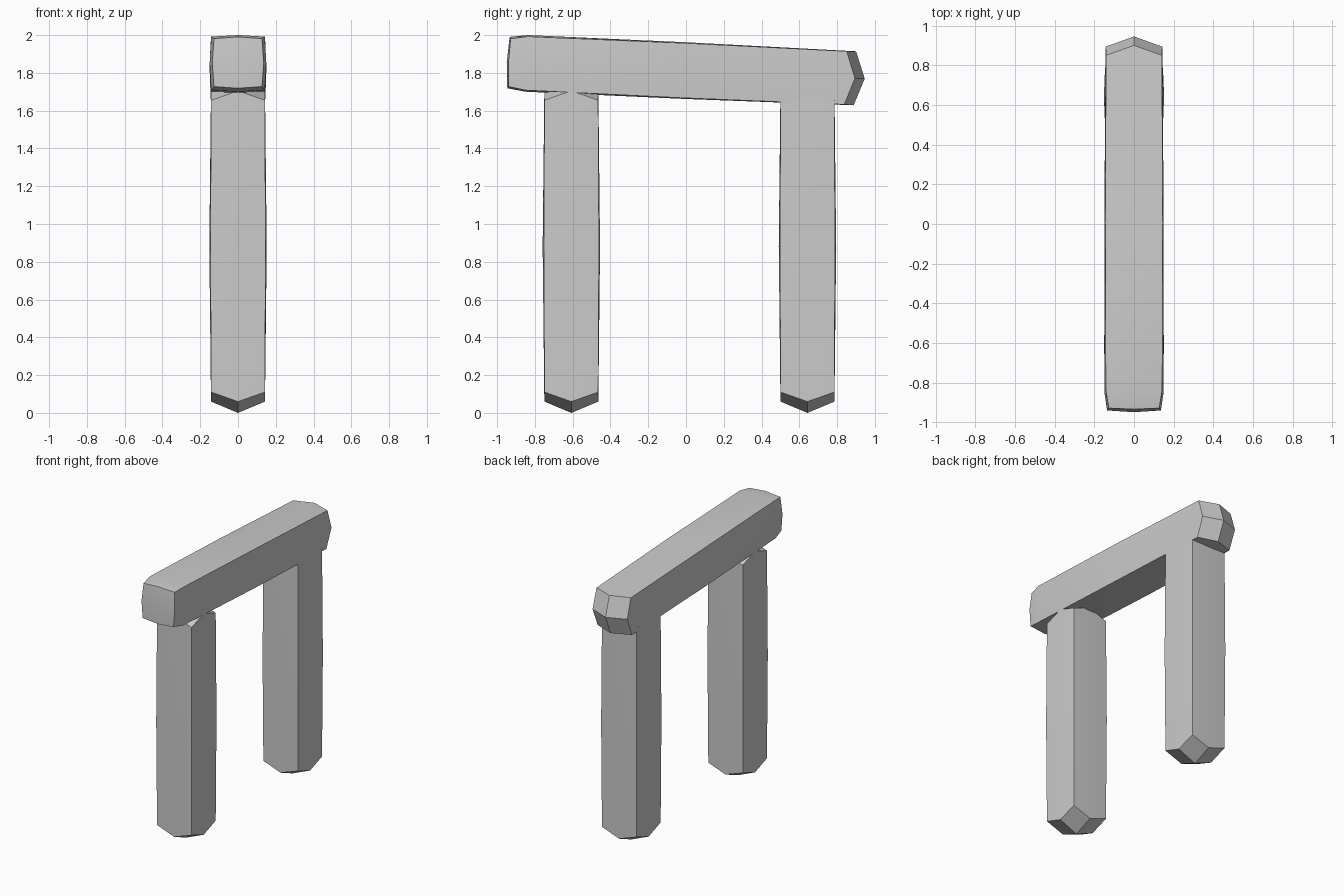
import bpy, bmesh, math
from mathutils import Matrix

if "Cube" in bpy.data.objects:
    bpy.data.objects.remove(bpy.data.objects["Cube"])

# Single stone colour
stone = bpy.data.materials.new("stone_grey")
stone.use_nodes = True
colour = (0.6, 0.6, 0.6, 1)
stone.diffuse_color = colour
stone.node_tree.nodes["Principled BSDF"].inputs["Base Color"].default_value = colour

# Square outline with a midpoint on every side, starting at a corner
OUTLINE = [(-1, -1), (0, -1), (1, -1), (1, 0), (1, 1), (0, 1), (-1, 1), (-1, 0)]


def hewn_block(name, start, rings, end, matrix):
    """Bulging block along local z; ring = (height, corner half, side half, side shift)."""
    bm = bmesh.new()
    loops = []
    for height, corner, side, shift in rings:
        loop = []
        for i, (x, y) in enumerate(OUTLINE):
            half = side if i % 2 else corner
            z = height + (shift if i % 2 else 0)
            loop.append(bm.verts.new((x * half, y * half, z)))
        loops.append(loop)
    for low, high in zip(loops, loops[1:]):
        for i in range(8):
            j = (i + 1) % 8
            bm.faces.new((low[i], low[j], high[j], high[i]))
    # Faceted ends: four quads meeting at a central point
    for loop, tip in ((loops[0], start), (loops[-1], end)):
        centre = bm.verts.new((0, 0, tip))
        for i in range(0, 8, 2):
            bm.faces.new((centre, loop[i - 1], loop[i], loop[i + 1]))
    bmesh.ops.recalc_face_normals(bm, faces=bm.faces)
    mesh = bpy.data.meshes.new(name)
    bm.to_mesh(mesh)
    bm.free()
    mesh.materials.append(stone)
    block = bpy.data.objects.new(name, mesh)
    bpy.context.collection.objects.link(block)
    block.matrix_world = matrix
    bpy.ops.object.select_all(action="DESELECT")
    block.select_set(True)
    bpy.context.view_layer.objects.active = block
    bpy.ops.object.shade_smooth_by_angle(angle=math.radians(25))


# Upright posts
post_rings = [(0.11, 0.142, 0.143, -0.05),
              (0.88, 0.146, 0.152, 0),
              (1.655, 0.142, 0.143, 0.05)]
for name, y in (("front_post", -0.607), ("back_post", 0.643)):
    hewn_block(name, 0, post_rings, 1.765, Matrix.Translation((0, y, 0)))

# Lintel lying on the posts, dipping slightly to the back
lintel_rings = [(-0.935, 0.127, 0.136, -0.006),
                (-0.845, 0.142, 0.15, 0),
                (0, 0.145, 0.15, 0),
                (0.845, 0.141, 0.143, 0.05)]
tilt = Matrix.Rotation(math.radians(-90 - 2.6), 4, "X")
hewn_block("lintel", -0.95, lintel_rings, 0.947,
           Matrix.Translation((0, 0, 1.812)) @ tilt)
